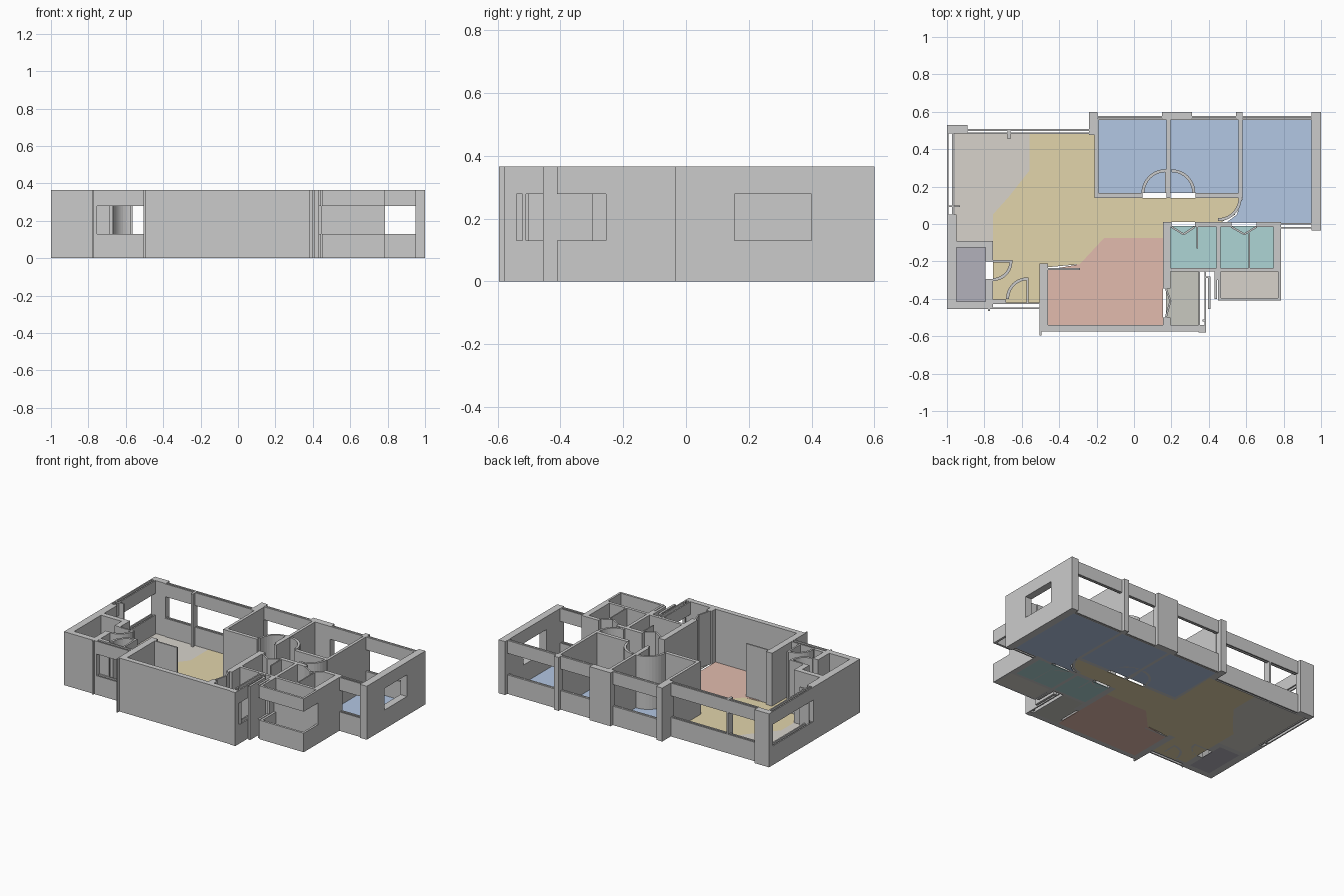
import bpy, bmesh
from math import cos, sin, radians, hypot

H, SILL, HEAD = 0.366, 0.13, 0.278     # wall height, window bottom and top


def prism(bm, pts, z0, z1):
    low = [bm.verts.new((x, y, z0)) for x, y in pts]
    face = bm.faces.new(low)
    ext = bmesh.ops.extrude_face_region(bm, geom=[face])['geom']
    for v in ext:
        if isinstance(v, bmesh.types.BMVert):
            v.co.z = z1


def rect(x0, x1, y0, y1):
    return [(x0, y0), (x1, y0), (x1, y1), (x0, y1)]


def build(name, shapes, color=None):
    """shapes: list of (outline, z0, z1) extruded into one object"""
    bm = bmesh.new()
    for pts, z0, z1 in shapes:
        prism(bm, pts, z0, z1)
    bmesh.ops.recalc_face_normals(bm, faces=bm.faces)
    me = bpy.data.meshes.new(name)
    bm.to_mesh(me)
    bm.free()
    ob = bpy.data.objects.new(name, me)
    bpy.context.collection.objects.link(ob)
    if color:
        mat = bpy.data.materials.new(name + "_paint")
        mat.diffuse_color = (*color, 1)
        me.materials.append(mat)


def walls(name, rects):
    build(name, [(rect(*r), 0, H) for r in rects])


def window(name, x0, x1, y0, y1, leaf=0.009):
    """sill and lintel, each made of two thin leaves with a cavity"""
    if x1 - x0 > y1 - y0:
        leaves = [rect(x0, x1, y0, y0 + leaf), rect(x0, x1, y1 - leaf, y1)]
    else:
        leaves = [rect(x0, x0 + leaf, y0, y1), rect(x1 - leaf, x1, y0, y1)]
    build(name, [(p, a, b) for p in leaves for a, b in ((0, SILL), (HEAD, H))])


def swing(name, cx, cy, r, a0, a1, t=0.016, n=10):
    """full-height curved strip along a door swing"""
    ang = [radians(a0 + (a1 - a0) * i / n) for i in range(n + 1)]
    pts = [(cx + r * cos(a), cy + r * sin(a)) for a in ang]
    pts += [(cx + (r - t) * cos(a), cy + (r - t) * sin(a)) for a in reversed(ang)]
    build(name, [(pts, 0, H)])


def fold(name, path, t=0.01):
    """thin folding door leaves along a path"""
    shapes = []
    for (ax, ay), (bx, by) in zip(path, path[1:]):
        d = hypot(bx - ax, by - ay)
        nx, ny = -(by - ay) / d * t / 2, (bx - ax) / d * t / 2
        shapes.append(([(ax + nx, ay + ny), (bx + nx, by + ny),
                        (bx - nx, by - ny), (ax - nx, ay - ny)], 0, H))
    build(name, shapes)


# Outer walls and pillars
walls("back_pillars", [
    (-1.0, -0.89, 0.485, 0.53), (-0.24, -0.195, 0.475, 0.60),
    (0.15, 0.31, 0.555, 0.60) , (0.545, 0.58, 0.555, 0.60), (0.95, 1.0, 0.40, 0.60)])
walls("right_corner_wall", [(0.95, 1.0, -0.035, 0.155)])
build("right_window_wall", [(rect(0.95, 1.0, 0.155, 0.40), a, b)
                            for a, b in ((0, SILL), (HEAD, H))])
walls("left_wall", [(-1.0, -0.95, -0.09, 0.05), (-1.0, -0.93, 0.09, 0.10)])
walls("store_room_walls", [
    (-1.0, -0.95, -0.455, -0.09), (-1.0, -0.755, -0.125, -0.09),
    (-0.795, -0.755, -0.20, -0.125), (-0.795, -0.755, -0.455, -0.295),
    (-0.95, -0.77, -0.455, -0.415), (-0.78, -0.77, -0.465, -0.455)])
walls("entry_wall", [(-0.755, -0.685, -0.42, -0.405)])
walls("lounge_walls", [
    (-0.505, -0.46, -0.575, -0.21), (-0.505, -0.495, -0.595, -0.575),
    (-0.46, -0.29, -0.245, -0.235), (-0.46, 0.36, -0.575, -0.54),
    (0.155, 0.195, -0.345, 0.0), (0.155, 0.195, -0.54, -0.50)])

# Window walls
window("living_back_window", -0.89, -0.24, 0.48, 0.507)
window("living_left_window", -1.0, -0.965, 0.05, 0.485)
walls("living_window_post", [(-0.675, -0.66, 0.455, 0.507)])
window("bedroom_window_1", -0.195, 0.15, 0.555, 0.577)
window("bedroom_window_2", 0.31, 0.545, 0.555, 0.577)
window("bedroom_window_3", 0.58, 0.95, 0.555, 0.577)
window("bedroom_front_window", 0.78, 0.95, -0.025, 0.005)
window("entry_window", -0.77, -0.505, -0.455, -0.42)
window("kitchen_side_window", 0.345, 0.385, -0.54, -0.25)

# Bedroom partitions
walls("bedroom_partitions", [
    (-0.21, -0.19, 0.14, 0.555), (-0.21, 0.045, 0.14, 0.165),
    (0.175, 0.195, 0.14, 0.555), (0.33, 0.58, 0.14, 0.165),
    (0.56, 0.58, 0.14, 0.555)])

# Bathroom walls with folding doors
walls("bathroom_walls", [
    (0.155, 0.20, -0.015, 0.012), (0.325, 0.52, -0.015, 0.012),
    (0.655, 0.785, -0.015, 0.012), (0.44, 0.462, -0.25, 0.0),
    (0.745, 0.785, -0.255, 0.0), (0.195, 0.785, -0.255, -0.235),
    (0.333, 0.341, -0.13, 0.0), (0.612, 0.62, -0.24, -0.05)])
fold("bath_door_1", [(0.20, -0.015), (0.265, -0.055), (0.325, -0.015)])
fold("bath_door_2", [(0.52, -0.015), (0.59, -0.055), (0.655, -0.015)])
fold("kitchen_door", [(0.17, -0.345), (0.195, -0.41), (0.17, -0.50)])

# Narrow service shaft fins beside the kitchen
walls("shaft_fins", [
    (0.345, 0.385, -0.58, -0.54), (0.36, 0.385, -0.555, -0.545),
    (0.395, 0.41, -0.455, -0.28), (0.43, 0.45, -0.30, -0.25),
    (0.385, 0.41, -0.29, -0.28), (0.365, 0.385, -0.52, -0.51)])
build("shaft_parapets", [(rect(0.43, 0.445, -0.40, -0.30), a, b)
                         for a, b in ((0, SILL), (HEAD, H))])

# Balcony with an open corner between parapet and upper band
build("balcony_parapets", [(rect(*r), a, b)
      for r in ((0.45, 0.785, -0.41, -0.395), (0.77, 0.785, -0.395, -0.255),
                (0.45, 0.465, -0.395, -0.255))
      for a, b in ((0, SILL), (HEAD, H))])

# Curved door swings and open leaves
swing("bedroom_door_swing_1", 0.168, 0.165, 0.128, 90, 180)
swing("bedroom_door_swing_2", 0.20, 0.165, 0.128, 0, 90)
swing("bedroom_door_swing_3", 0.45, 0.14, 0.125, -90, 0)
swing("store_door_swing", -0.755, -0.20, 0.105, -90, 0)
swing("entry_door_swing", -0.569, -0.40, 0.115, 90, 180)
walls("open_door_leaves", [(-0.755, -0.65, -0.205, -0.193),
                           (-0.575, -0.563, -0.42, -0.285),
                           (0.165, 0.177, 0.165, 0.293)])

# Coloured room floors
T = 0.004


def floor(name, outlines, color):
    build(name, [(o, 0, T) for o in outlines], color)


hall_edge = [(-0.56, 0.485), (-0.56, 0.285), (-0.67, 0.145), (-0.755, 0.05)]
floor("living_floor", [hall_edge + [(-0.755, -0.09), (-0.96, -0.09), (-0.96, 0.485)]],
      (0.68, 0.65, 0.60))
floor("hall_floor", [hall_edge + [
    (-0.755, -0.42), (-0.505, -0.42), (-0.505, -0.235), (-0.29, -0.215),
    (-0.16, -0.075), (0.155, -0.075), (0.155, 0.012), (0.47, 0.012),
    (0.54, 0.05), (0.565, 0.14), (-0.20, 0.14), (-0.20, 0.485)]],
    (0.76, 0.66, 0.41))
floor("lounge_floor", [[(-0.46, -0.54), (0.155, -0.54), (0.155, -0.075), (-0.16, -0.075),
                        (-0.29, -0.215), (-0.46, -0.245)]], (0.76, 0.50, 0.42))
floor("bedroom_floors", [
    rect(-0.19, 0.175, 0.165, 0.555), rect(0.195, 0.56, 0.165, 0.555),
    [(0.58, 0.555), (0.95, 0.555), (0.95, 0.005), (0.49, 0.005), (0.55, 0.05), (0.58, 0.14)]],
    (0.45, 0.57, 0.77))
floor("bathroom_floors", [rect(0.195, 0.44, -0.235, -0.01), rect(0.462, 0.745, -0.235, -0.01)],
      (0.42, 0.66, 0.66))
floor("kitchen_floor", [rect(0.17, 0.345, -0.54, -0.255)], (0.58, 0.58, 0.53))
floor("store_floor", [rect(-0.95, -0.795, -0.415, -0.125)], (0.45, 0.44, 0.50))
floor("balcony_floor", [rect(0.465, 0.77, -0.395, -0.255)], (0.68, 0.65, 0.60))
